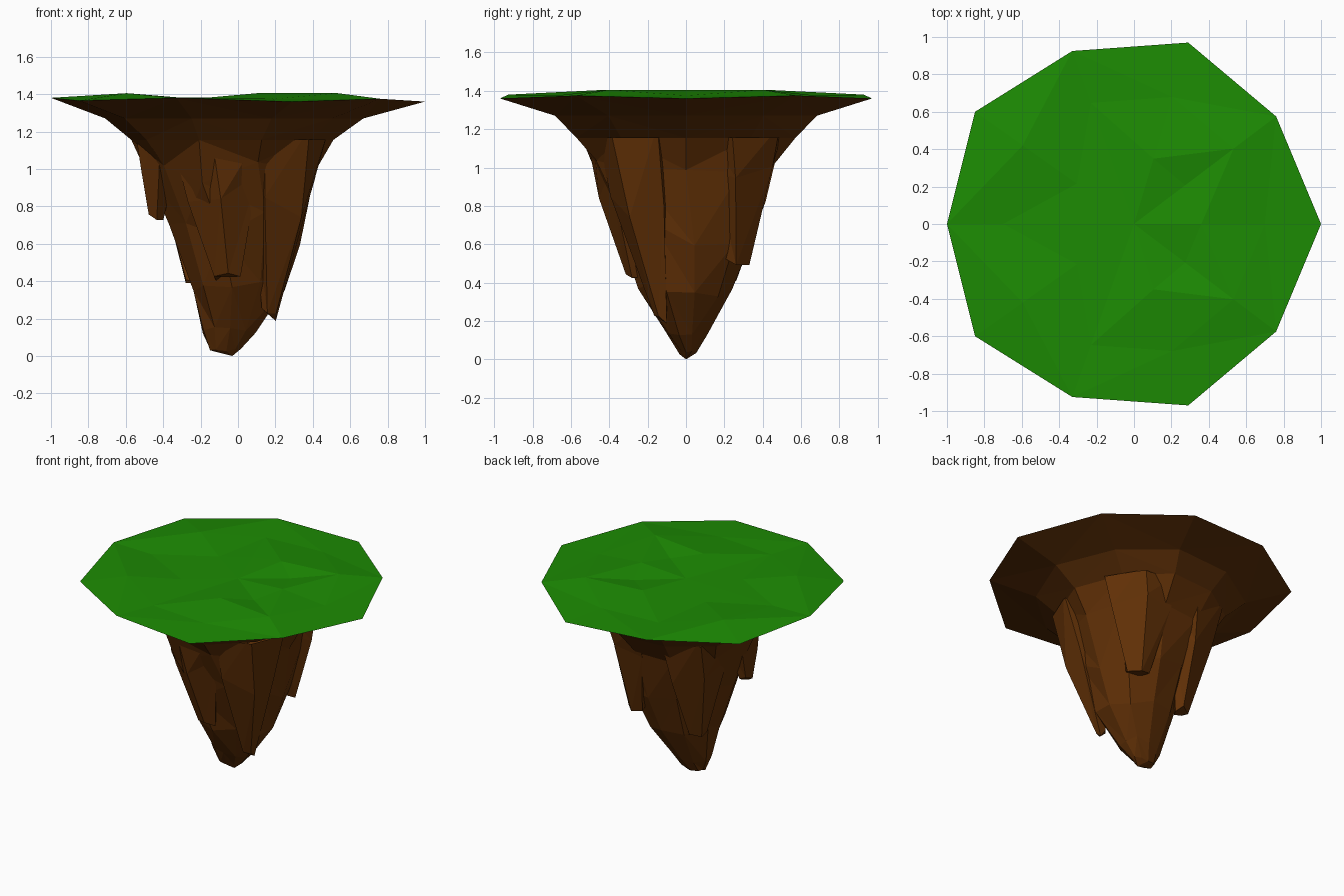
import bpy, bmesh, math, random
from mathutils import Vector

if "Cube" in bpy.data.objects:
    bpy.data.objects.remove(bpy.data.objects["Cube"])

random.seed(11)


def material(name, rgb):
    m = bpy.data.materials.new(name)
    m.diffuse_color = (*rgb, 1)
    m.use_nodes = True
    m.node_tree.nodes["Principled BSDF"].inputs["Base Color"].default_value = m.diffuse_color
    return m


GRASS = material("grass_green", (0.012, 0.26, 0.001))
SOIL = material("dark_soil", (0.10, 0.026, 0.002))
ROCK = material("brown_rock", (0.12, 0.03, 0.002))


def loft(name, rings, mat, start=None, end=None, facing=0):
    """Skin a stack of equal-length rings; each end is 'open', a point, or a flat cap (None)."""
    bm = bmesh.new()
    loops = [[bm.verts.new(p) for p in ring] for ring in rings]
    n = len(loops[0])
    for a, b in zip(loops, loops[1:]):
        for i in range(n):
            j = (i + 1) % n
            if i % 2:
                bm.faces.new((a[i], a[j], b[j]))
                bm.faces.new((a[i], b[j], b[i]))
            else:
                bm.faces.new((a[i], a[j], b[i]))
                bm.faces.new((a[j], b[j], b[i]))
    for loop, point in ((loops[0], start), (loops[-1], end)):
        if point == "open":
            continue
        if point is None:
            bm.faces.new(loop)
        else:
            v = bm.verts.new(point)
            for i in range(n):
                bm.faces.new((loop[i], loop[(i + 1) % n], v))
    bmesh.ops.recalc_face_normals(bm, faces=bm.faces)
    # open sheets: make them face up (1) or down (-1)
    if facing * sum(f.normal.z * f.calc_area() for f in bm.faces) < 0:
        bmesh.ops.reverse_faces(bm, faces=bm.faces)
    mesh = bpy.data.meshes.new(name)
    bm.to_mesh(mesh)
    bm.free()
    mesh.materials.append(mat)
    obj = bpy.data.objects.new(name, mesh)
    bpy.context.collection.objects.link(obj)
    return obj


# ten-sided rim shared by the turf and the soil
half = [(1, 0, 1.36), (.76, .575, 1.375), (.29, .97, 1.36), (-.33, .925, 1.38), (-.85, .60, 1.365), (-1, 0, 1.38)]
rim = half + [(x, -y, z) for x, y, z in reversed(half[1:-1])]


def scaled_rim(s, z, dx=0.0, sy=1.0):
    return [(x * s + dx, y * s * sy, z) for x, y, _ in rim]


# gently rolling turf
outer = [(x * .7, y * .7, 1.405 if i in (1, 4, 6, 9) else 1.375) for i, (x, y, _) in enumerate(rim)]
inner = [(x * .36, y * .36, 1.405 if i in (0, 2, 8) else 1.38) for i, (x, y, _) in enumerate(rim)]
loft("grass_top", [rim, outer, inner], GRASS, start="open", end=(0, 0, 1.385), facing=1)

# flared soil bowl under the turf, meeting the rock at its lower edge
neck = scaled_rim(.54, 1.155, -.03, 1.09)
loft("soil_bowl", [rim, scaled_rim(.69, 1.27, -.02, 1.02), neck], SOIL, start="open", end="open", facing=-1)


def rough_ring(c, rx, ry, n, spin=0.0, turn=0.0, rough=.1, tilt=0.0):
    """Jittered ellipse round c; turn aims its rx axis, tilt jitters the height."""
    ring = []
    for i in range(n):
        a = 2 * math.pi * i / n + spin
        k = random.uniform(1 - rough, 1 + rough)
        u, v = rx * k * math.cos(a), ry * k * math.sin(a)
        ring.append((c[0] + u * math.cos(turn) - v * math.sin(turn),
                     c[1] + u * math.sin(turn) + v * math.cos(turn), c[2] + random.uniform(-tilt, tilt)))
    return ring


# central rock core tapering to the lowest tip
core_rings = [((-.045, 0, .98), .46, .46, .06), ((-.01, .01, .68), .36, .36, .09),
              ((0, 0, .38), .26, .235, .06), ((-.04, 0, .14), .15, .115, .03), ((-.07, .01, .035), .09, .045, .01)]
core = loft("rock_underside", [[(x, y, 1.2) for x, y, _ in neck], neck] +
            [rough_ring(c, rx, ry, 10, .1 * i, 0, .07, t)
             for i, (c, rx, ry, t) in enumerate(core_rings)], ROCK, end=(-.03, 0, 0))

# broad wedge-shaped rock spurs: tip, tip radius, top, top radius
spurs = {
    "front_spur": ((-.06, -.26, .41), .06, (-.10, -.36, 1.22), .19),
    "front_right_spur": ((.17, -.13, .22), .035, (.27, -.28, 1.22), .19),
    "back_right_spur": ((.20, .27, .50), .06, (.21, .33, 1.22), .20),
    "back_left_spur": ((-.23, .20, .38), .05, (-.28, .29, 1.22), .20),
    "left_spur": ((-.44, -.06, .76), .04, (-.41, -.05, 1.22), .14),
}
helpers = []
for name, (tip, r_tip, top, r_top) in spurs.items():
    tip, top = Vector(tip), Vector(top)
    turn = math.atan2(top.y, top.x)
    rings = []
    for i, t in enumerate((0, .4, 1)):
        r = r_top + (r_tip - r_top) * t ** 1.2
        rings.append(rough_ring(top.lerp(tip, t), r * .95, r * 1.35, 5, .15 * i, turn, .1, (0, .09, .035)[i]))
    spur = loft(name, rings, ROCK)
    spur.hide_render = True
    union = core.modifiers.new(name, "BOOLEAN")
    union.operation, union.solver, union.object = "UNION", "EXACT", spur
    helpers.append(spur)

# merge the spurs into one rock and trim it open at the soil line
bpy.context.view_layer.update()
merged = bpy.data.meshes.new_from_object(core.evaluated_get(bpy.context.evaluated_depsgraph_get()))
core.modifiers.clear()
bm = bmesh.new()
bm.from_mesh(merged)
bmesh.ops.bisect_plane(bm, geom=bm.verts[:] + bm.edges[:] + bm.faces[:], plane_co=(0, 0, 1.157),
                       plane_no=(0, 0, 1), clear_outer=True)
bm.to_mesh(merged)
bm.free()
core.data = merged
for spur in helpers:
    bpy.data.objects.remove(spur)
